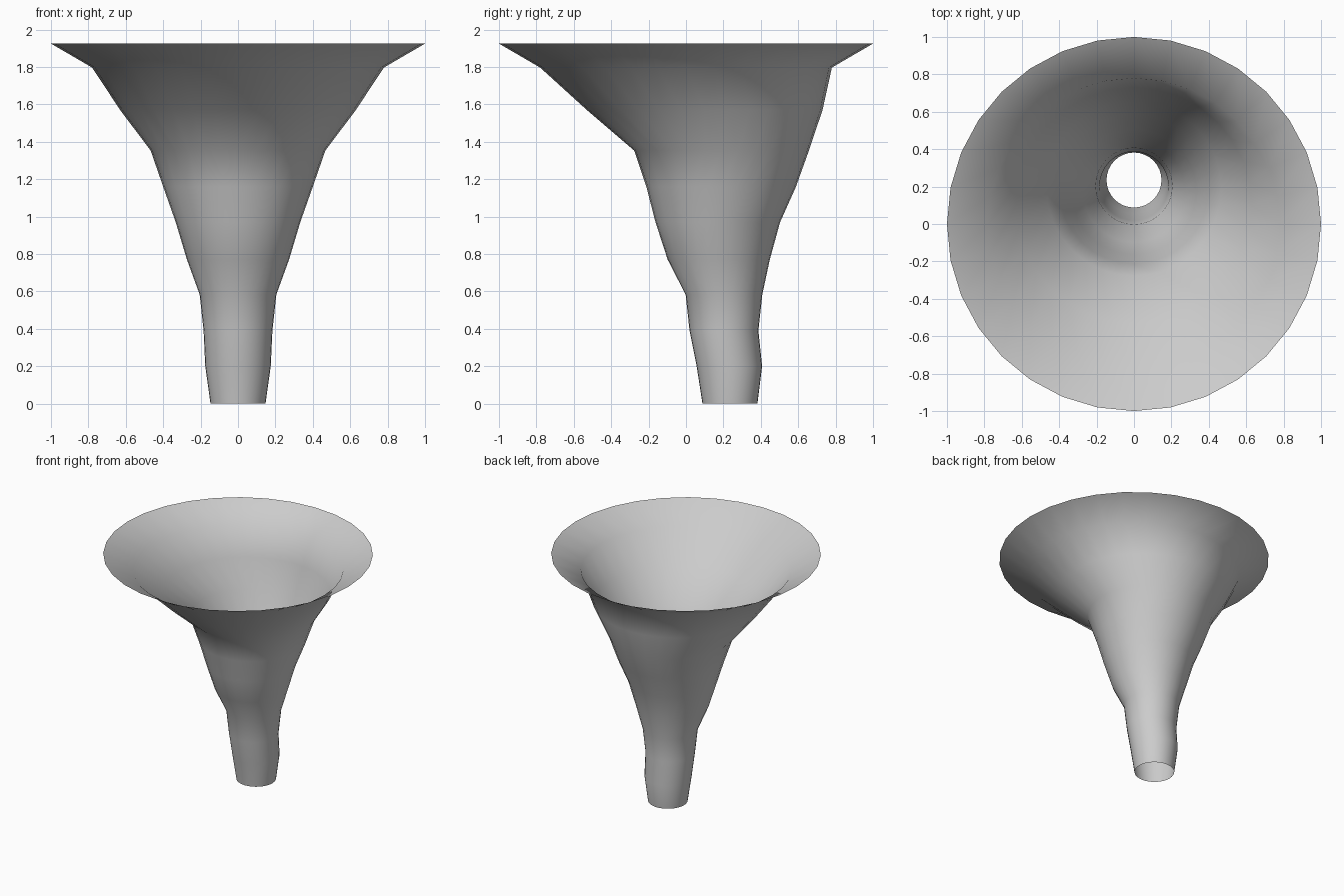
import bpy, bmesh
from math import sin, cos, pi

if "Cube" in bpy.data.objects:
    bpy.data.objects.remove(bpy.data.objects["Cube"])

SIDES = 32
# Horn cross-sections: height, centre y, radius
RINGS = [
    (0.00, 0.235, 0.147), (0.20, 0.232, 0.175), (0.39, 0.203, 0.184),
    (0.583, 0.203, 0.205), (0.77, 0.175, 0.273), (0.97, 0.170, 0.333),
    (1.16, 0.188, 0.400), (1.353, 0.190, 0.467), (1.57, 0.100, 0.630),
    (1.797, 0.000, 0.780), (1.925, 0.000, 1.000),
]

# Open single-walled horn, lofted through offset circles
bm = bmesh.new()
loops = [[bm.verts.new((r * cos(2 * pi * i / SIDES), cy + r * sin(2 * pi * i / SIDES), z))
          for i in range(SIDES)] for z, cy, r in RINGS]
for low, high in zip(loops, loops[1:]):
    for i in range(SIDES):
        j = (i + 1) % SIDES
        face = bm.faces.new((low[i], low[j], high[j], high[i]))
        face.smooth = True

mesh = bpy.data.meshes.new("flared_horn")
bm.to_mesh(mesh)
bm.free()
horn = bpy.data.objects.new("flared_horn", mesh)
bpy.context.collection.objects.link(horn)
